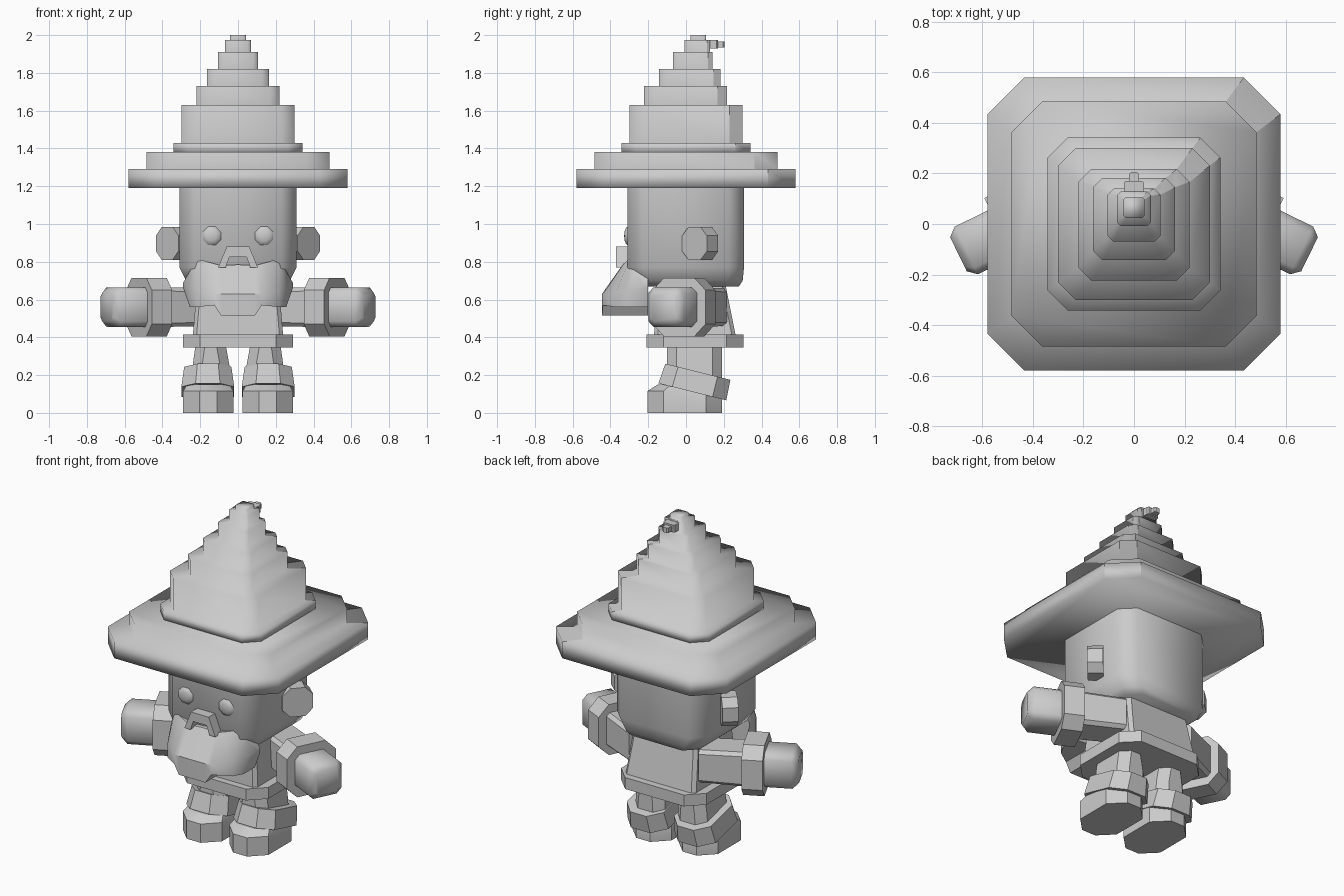
import bpy, bmesh, math
from mathutils import Matrix, Vector

cube = bpy.data.objects.get("Cube")
if cube:
    bpy.data.objects.remove(cube, do_unlink=True)

grey = bpy.data.materials.new("light grey")
grey.use_nodes = True
grey.diffuse_color = (0.6, 0.6, 0.6, 1)
grey.node_tree.nodes["Principled BSDF"].inputs["Base Color"].default_value = (0.6, 0.6, 0.6, 1)


def finish(name, bm, angle, matrix=None):
    """Turn a bmesh into an object; edges sharper than the angle stay hard."""
    if matrix:
        bm.transform(matrix)
    bmesh.ops.recalc_face_normals(bm, faces=bm.faces)
    mesh = bpy.data.meshes.new(name)
    bm.to_mesh(mesh)
    bm.free()
    mesh.materials.append(grey)
    obj = bpy.data.objects.new(name, mesh)
    bpy.context.collection.objects.link(obj)
    bpy.ops.object.select_all(action='DESELECT')
    obj.select_set(True)
    bpy.context.view_layer.objects.active = obj
    if angle >= 180:
        for p in mesh.polygons:
            p.use_smooth = True
    else:
        bpy.ops.object.shade_smooth_by_angle(angle=math.radians(angle))
    return obj


def loft(name, rings, matrix=None, angle=30, seam=False):
    """Stack of chamfered rectangles: (height, x0, x1, y0, y1, chamfer)."""
    bm = bmesh.new()
    loops = []
    for z, x0, x1, y0, y1, c in rings:
        pts = [(x1 - c, y1), (x1, y1 - c), (x1, y0 + c), (x1 - c, y0),
               (x0 + c, y0), (x0, y0 + c), (x0, y1 - c), (x0 + c, y1)]
        loops.append([bm.verts.new((x, y, z)) for x, y in pts])
    for a, b in zip(loops, loops[1:]):
        for i in range(8):
            j = (i + 1) % 8
            bm.faces.new((a[i], a[j], b[j], b[i]))
        if seam:
            for i in (0, 1):
                bm.edges.get((a[i], b[i])).smooth = False
    bm.faces.new(loops[0])
    bm.faces.new(loops[-1])
    return finish(name, bm, angle, matrix)


def steps(tiers, chamfer):
    """Vertical-walled tiers: (bottom, top, half width, y centre)."""
    return [(z, -h, h, yc - h, yc + h, h * chamfer)
            for z0, z1, h, yc in tiers for z in (z0, z1)]


def box(name, x, y0, y1, z0, z1):
    c = 0.008
    return loft(name, [(z0, -x, x, y0, y1, c), (z1, -x, x, y0, y1, c)])


# Hat: wide two-step brim, stepped crown and a bent tip
loft("hat_brim", steps([(1.19, 1.29, 0.58, 0), (1.29, 1.38, 0.485, 0)], 0.25),
     angle=180, seam=True)
loft("hat_crown", steps([(1.375, 1.43, 0.342, 0), (1.43, 1.63, 0.30, 0),
                         (1.63, 1.73, 0.22, -0.003), (1.73, 1.82, 0.163, 0.02),
                         (1.82, 1.91, 0.105, 0.035), (1.91, 1.975, 0.068, 0.06),
                         (1.975, 2.0, 0.042, 0.065)], 0.23), angle=180, seam=True)
box("hat_tip_fold", 0.04, 0.1, 0.17, 1.93, 1.975)
box("hat_tip_end", 0.02, 0.16, 0.205, 1.935, 1.965)

# Head with tapered jaw
loft("head", [(0.67, -0.24, 0.24, -0.245, 0.28, 0.07),
              (0.70, -0.275, 0.275, -0.275, 0.30, 0.08),
              (0.77, -0.31, 0.31, -0.31, 0.307, 0.08),
              (1.20, -0.31, 0.31, -0.31, 0.307, 0.08)], angle=50)

# Torso and the hem plate
loft("torso", [(0.40, -0.24, 0.24, -0.17, 0.265, 0.02),
               (0.70, -0.215, 0.215, -0.15, 0.205, 0.02)])
loft("tunic_hem", [(0.345, -0.29, 0.29, -0.21, 0.305, 0.09),
                   (0.415, -0.29, 0.29, -0.21, 0.305, 0.09)])

# Beard: columns across x of (x, top z, middle z, bottom z, top y, front y)
half = [(0.0, 0.785, 0.63, 0.515, -0.335, -0.445),
        (0.09, 0.78, 0.63, 0.515, -0.335, -0.445),
        (0.125, 0.79, 0.63, 0.57, -0.33, -0.44),
        (0.22, 0.815, 0.64, 0.56, -0.30, -0.37),
        (0.255, 0.75, 0.65, 0.56, -0.275, -0.31),
        (0.29, 0.69, 0.68, 0.66, -0.22, -0.22)]
columns = [(-c[0],) + c[1:] for c in half[:0:-1]] + half
bm = bmesh.new()
cols = []
for x, zt, zm, zb, yt, yf in columns:
    cols.append([bm.verts.new(p) for p in ((x, -0.2, zt), (x, yt, zt), (x, yf, zm),
                                           (x, yf, zb), (x, -0.2, zb))])
for a, b in zip(cols, cols[1:]):
    for i in range(5):
        j = (i + 1) % 5
        bm.faces.new((a[i], a[j], b[j], b[i]))
bm.faces.new(cols[0])
bm.faces.new(cols[-1])
finish("beard", bm, 35)

# Arched moustache under the nose
bm = bmesh.new()
arch = [(-0.105, 0.77), (-0.06, 0.88), (0.06, 0.88), (0.105, 0.77),
        (0.065, 0.77), (0.045, 0.825), (-0.045, 0.825), (-0.065, 0.77)]
face = bm.faces.new([bm.verts.new((x, -0.37, z)) for x, z in arch])
ext = bmesh.ops.extrude_face_region(bm, geom=[face], use_keep_orig=True)
bmesh.ops.translate(bm, vec=(0, 0.08, 0),
                    verts=[v for v in ext["geom"] if isinstance(v, bmesh.types.BMVert)])
finish("moustache", bm, 20)

for side, s in (("left", 1), ("right", -1)):
    flip = Matrix.Scale(s, 4, (1, 0, 0))

    # Eye: flattened low sphere
    bm = bmesh.new()
    bmesh.ops.create_uvsphere(bm, u_segments=8, v_segments=6, radius=0.054)
    finish(side + "_eye", bm, 60, flip @ Matrix.Translation((0.138, -0.308, 0.937))
           @ Matrix.Diagonal((1, 0.36, 1, 1)) @ Matrix.Rotation(math.pi / 2, 4, 'X')
           @ Matrix.Rotation(math.pi / 8, 4, 'Z'))

    # Ear: octagonal disc facing forward and outward
    normal = Vector((0.74, -0.67, 0)).normalized()
    ear = Matrix.Translation((0.375, 0.045, 0.897)) @ normal.to_track_quat('Z', 'Y').to_matrix().to_4x4()
    r, c = 0.0875, 0.045
    loft(side + "_ear", [(-0.09, -r, r, -r, r, c), (0, -r, r, -r, r, c)], flip @ ear)

    # Arm: local z runs from the hand's end back to the shoulder
    axis = Vector((-0.9, 0.44, 0)).normalized()
    across = Vector((0, 0, 1)).cross(axis)
    arm = Matrix((across, (0, 0, 1), axis)).transposed().to_4x4()
    arm = flip @ Matrix.Translation((0.695, -0.12, 0.56)) @ arm

    def ring(z, h, c):
        return (z, -h, h, -h, h, c)

    loft(side + "_hand", [ring(0, 0.075, 0.02), ring(0.035, 0.105, 0.03),
                          ring(0.2, 0.105, 0.03)], arm, 65)
    loft(side + "_sleeve_cuff", [ring(0.19, 0.155, 0.065), ring(0.31, 0.155, 0.065)], arm)
    loft(side + "_sleeve", [ring(0.30, 0.105, 0.02), ring(0.56, 0.10, 0.02)], arm)

    # Leg, tilted boot cuff and foot
    loft(side + "_leg", [(0.12, 0.04, 0.25, -0.1, 0.19, 0.05),
                         (0.25, 0.045, 0.24, -0.1, 0.19, 0.05),
                         (0.36, 0.065, 0.225, -0.1, 0.19, 0.05)], flip)
    cuff = flip @ Matrix.Translation((0.16, 0.047, 0.165)) @ Matrix.Rotation(math.radians(-14), 4, 'X')
    loft(side + "_boot_cuff", [(-0.055, -0.14, 0.14, -0.185, 0.185, 0.075),
                               (0.055, -0.125, 0.125, -0.175, 0.18, 0.07)], cuff)
    loft(side + "_foot", [(0, 0.025, 0.29, -0.205, 0.19, 0.085),
                          (0.115, 0.025, 0.29, -0.205, 0.19, 0.085),
                          (0.15, 0.045, 0.27, -0.15, 0.17, 0.07)], flip)
